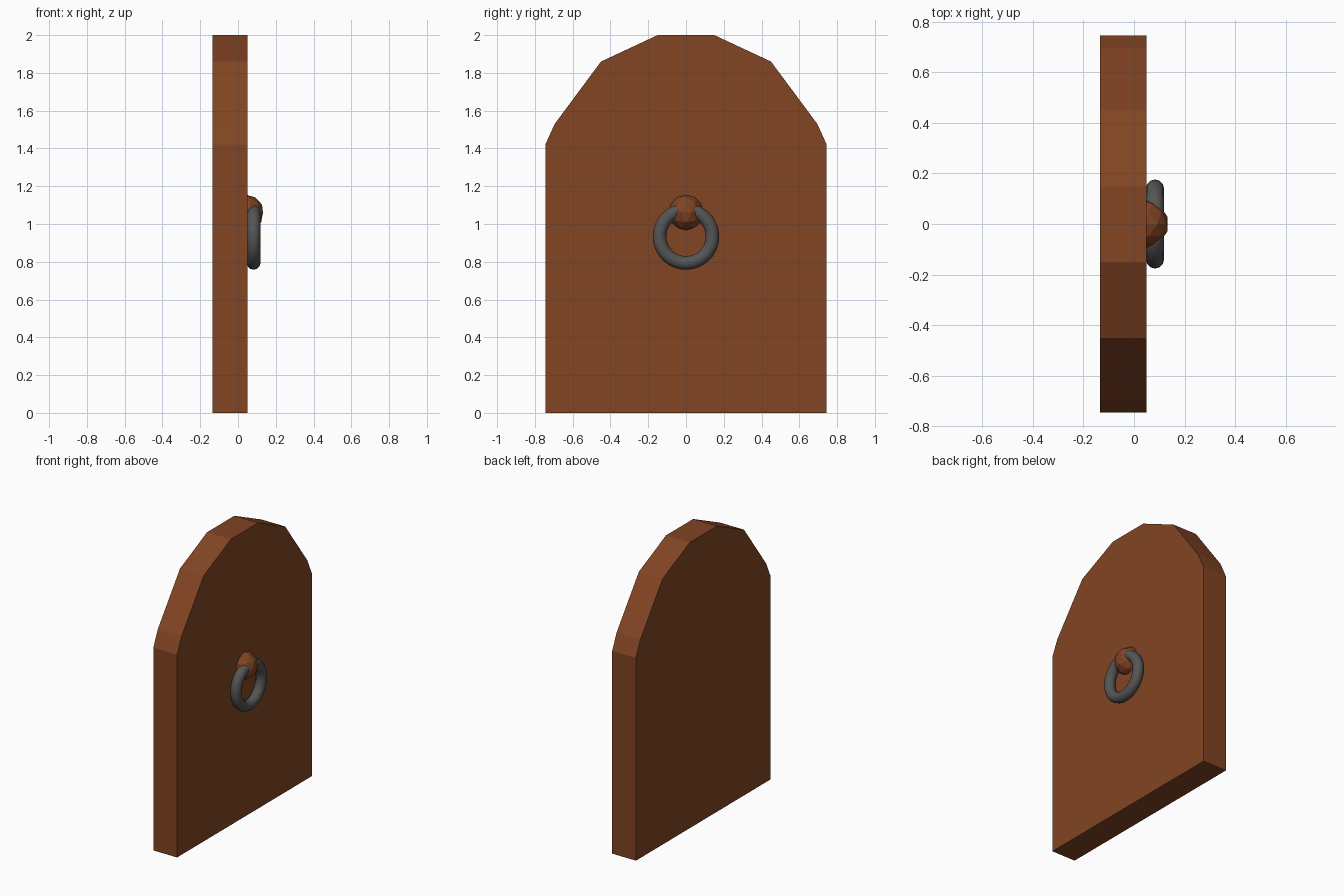
import bpy, bmesh
from math import pi

if "Cube" in bpy.data.objects:
    bpy.data.objects.remove(bpy.data.objects["Cube"])


def material(name, rgb):
    mat = bpy.data.materials.new(name)
    mat.diffuse_color = (*rgb, 1)
    mat.use_nodes = True
    mat.node_tree.nodes["Principled BSDF"].inputs["Base Color"].default_value = mat.diffuse_color
    return mat


wood = material("wood", (0.22, 0.058, 0.017))
iron = material("iron", (0.09, 0.09, 0.09))

# Arched door slab: half profile (y, z) mirrored, then extruded along x
BACK, FRONT = -0.134, 0.05
half = [(0.745, 0), (0.745, 1.42), (0.695, 1.53), (0.45, 1.86), (0.15, 2.0)]
outline = half + [(-y, z) for y, z in reversed(half)]
bm = bmesh.new()
face = bm.faces.new([bm.verts.new((BACK, y, z)) for y, z in outline])
ext = bmesh.ops.extrude_face_region(bm, geom=[face], use_keep_orig=True)
verts = [v for v in ext["geom"] if isinstance(v, bmesh.types.BMVert)]
bmesh.ops.translate(bm, verts=verts, vec=(FRONT - BACK, 0, 0))
bmesh.ops.recalc_face_normals(bm, faces=bm.faces)
mesh = bpy.data.meshes.new("door_panel")
bm.to_mesh(mesh)
bm.free()
door = bpy.data.objects.new("door_panel", mesh)
bpy.context.collection.objects.link(door)
mesh.materials.append(wood)

# Faceted boss that holds the ring
bpy.ops.mesh.primitive_ico_sphere_add(subdivisions=2, radius=0.095,
                                      location=(0.042, 0, 1.06))
boss = bpy.context.object
boss.name = "handle_boss"
boss.data.materials.append(wood)

# Hanging ring handle
bpy.ops.mesh.primitive_torus_add(major_segments=48, minor_segments=12,
                                 major_radius=0.14, minor_radius=0.036,
                                 location=(0.083, 0, 0.934),
                                 rotation=(0, pi / 2, 0))
ring = bpy.context.object
ring.name = "handle_ring"
ring.data.materials.append(iron)
bpy.ops.object.shade_smooth()
